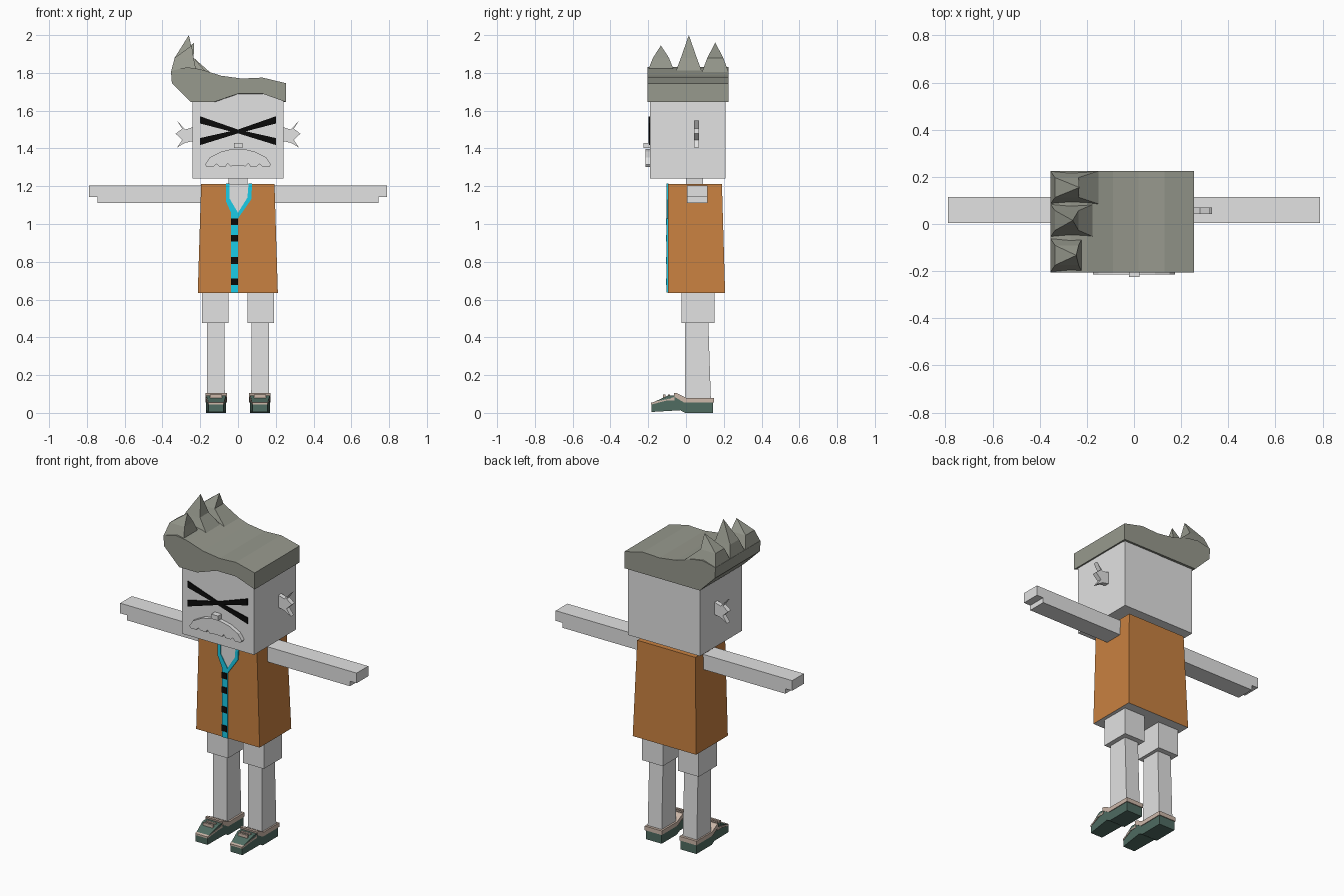
import bpy, bmesh
from mathutils import Vector

default_cube = bpy.data.objects.get("Cube")
if default_cube:
    bpy.data.objects.remove(default_cube, do_unlink=True)


def material(name, rgb):
    m = bpy.data.materials.new(name)
    m.use_nodes = True
    m.diffuse_color = (*rgb, 1)
    m.node_tree.nodes["Principled BSDF"].inputs["Base Color"].default_value = (*rgb, 1)
    return m


SKIN = material("pale grey", (0.76, 0.76, 0.76))
HAIR = material("grey green", (0.31, 0.32, 0.27))
COAT = material("orange brown", (0.58, 0.22, 0.052))
TRIM = material("cyan", (0.01, 0.61, 0.81))
BLACK = material("black", (0.003, 0.003, 0.003))
SOLE = material("dark green", (0.08, 0.15, 0.122))
BEIGE = material("beige", (0.61, 0.48, 0.4))


def finish(name, bm, *mats):
    bmesh.ops.recalc_face_normals(bm, faces=bm.faces)
    mesh = bpy.data.meshes.new(name)
    bm.to_mesh(mesh)
    bm.free()
    for m in mats:
        mesh.materials.append(m)
    ob = bpy.data.objects.new(name, mesh)
    bpy.context.collection.objects.link(ob)
    return ob


def loft(name, rings, mat, tip=None):
    """Join rings of points; cap the ends or close to a tip."""
    bm = bmesh.new()
    vs = [[bm.verts.new(p) for p in r] for r in rings]
    n = len(vs[0])
    for a, b in zip(vs, vs[1:]):
        for i in range(n):
            j = (i + 1) % n
            bm.faces.new((a[i], a[j], b[j], b[i]))
    bm.faces.new(vs[0])
    if tip:
        t = bm.verts.new(tip)
        for i in range(n):
            bm.faces.new((vs[-1][i], vs[-1][(i + 1) % n], t))
    else:
        bm.faces.new(vs[-1])
    return finish(name, bm, mat)


def prism(name, profile, lo, hi, mat, axis="y"):
    """Extrude an outline (x,z) along y, or (y,z) along x."""
    def place(p, d):
        return (p[0], d, p[1]) if axis == "y" else (d, p[0], p[1])
    return loft(name, [[place(p, d) for p in profile] for d in (lo, hi)], mat)


def box(name, x, y, z, mat):
    return prism(name, [(x[0], z[0]), (x[1], z[0]), (x[1], z[1]), (x[0], z[1])], *y, mat)


def rect(x, y, z):
    return [(x[0], y[0], z), (x[1], y[0], z), (x[1], y[1], z), (x[0], y[1], z)]


# Head and neck
box("head", (-.24, .24), (-.19, .21), (1.24, 1.69), SKIN)
box("neck", (-.05, .05), (0, .09), (1.18, 1.25), SKIN)

# Hair: swept slab, front fringe arched and back hem level
top = [(.255, 1.745), (.13, 1.775), (.02, 1.77), (-.09, 1.785), (-.2, 1.82),
       (-.27, 1.83), (-.355, 1.81), (-.35, 1.745)]
hem = [(-.25, 1.645), (-.13, 1.645), (0, 1.69), (.13, 1.69), (.255, 1.645)]
hair = prism("hair", top + hem, -.205, .225, HAIR)
for v in hair.data.vertices:
    if v.co.y > 0 and 1.68 < v.co.z < 1.7:
        v.co.z = 1.645

# Three spikes on the swept end, each bending toward its tip
for name, y0, y1, inner, tip in [
        ("front_spike", -.205, -.06, -.22, (-.245, -.133, 1.945)),
        ("middle_spike", -.055, .085, -.17, (-.26, .015, 2.0)),
        ("back_spike", .085, .225, -.15, (-.232, .155, 1.96))]:
    c = (y0 + y1) / 2
    loft(name, [rect((-.355, inner), (y0, y1), 1.805),
                rect((-.335, -.235), (c - .042, c + .042), 1.88)], HAIR, tip)

# Ears
ear = [(.23, 1.515), (.28, 1.5), (.323, 1.547), (.295, 1.505), (.33, 1.478),
       (.295, 1.445), (.323, 1.405), (.28, 1.43), (.23, 1.44)]
for side, s in (("left", 1), ("right", -1)):
    prism(side + "_ear", [(s * x, z) for x, z in ear], .042, .07, SKIN)

# Crossed eye bars, thinner where they meet
for side, s in (("left", 1), ("right", -1)):
    bar = [(-.2, 1.57), (0, 1.5), (.2, 1.455), (.2, 1.418), (0, 1.48), (-.2, 1.532)]
    d = .001 * s
    prism(side + "_eye_bar", [(s * x, z) for x, z in bar], -.197 + d, -.189, BLACK)

# Nose and scalloped moustache
box("nose", (-.022, .024), (-.225, -.185), (1.402, 1.43), SKIN)
half = [(.03, 1.397), (.09, 1.383), (.15, 1.352), (.175, 1.315), (.165, 1.302),
        (.13, 1.302), (.115, 1.318), (.1, 1.305), (.065, 1.305), (.055, 1.322),
        (.04, 1.305), (.02, 1.308)]
moustache = half + [(-x, z) for x, z in reversed(half)]
prism("moustache", moustache, -.214, -.185, SKIN)

# Coat, with a pale underside
coat = loft("coat", [rect((-.213, .211), (-.095, .207), .636),
                     rect((-.195, .193), (-.095, .19), 1.213)], COAT)
coat.data.materials.append(SKIN)
for f in coat.data.polygons:
    f.material_index = int(f.normal.z < -.5)

# Neck opening, trim and buttons
prism("neck_opening", [(-.05, 1.213), (.06, 1.213), (.055, 1.13), (.003, 1.05),
                       (-.048, 1.13)], -.098, -.09, SKIN)
prism("trim", [(-.037, .637), (0, .637), (0, 1.03), (.07, 1.13), (.075, 1.215),
               (.056, 1.215), (.05, 1.14), (0, 1.06), (-.045, 1.135),
               (-.045, 1.215), (-.064, 1.215), (-.064, 1.12), (-.037, 1.06)],
      -.102, -.093, TRIM)
for i, z in enumerate((1.012, .925, .807, .694)):
    box(f"button_{i + 1}", (-.036, -.001), (-.106, -.098), (z - .018, z + .018), BLACK)

# Arms, legs and shoes on both sides
arm = [(.18, 1.112), (.745, 1.112), (.745, 1.142), (.79, 1.142), (.79, 1.203), (.18, 1.203)]
shoe = [(-.182, .005), (-.03, .014), (-.005, 0), (.142, 0), (.142, .06), (0, .06),
        (-.05, .092), (-.095, .092), (-.182, .052)]
collar = [(-.06, .084), (-.01, .055), (.147, .055), (.147, .08), (0, .08), (-.05, .105), (-.065, .105)]
welt = [(-.184, .044), (-.1, .066), (-.06, .066), (-.06, .084), (-.1, .076), (-.184, .054)]
for side, s in (("left", 1), ("right", -1)):
    def span(c, h):
        return tuple(sorted((s * (c - h), s * (c + h))))
    prism(side + "_arm", [(s * x, z) for x, z in arm], .004, .115, SKIN)
    box(side + "_upper_leg", span(.12, .07), (-.025, .15), (.475, .64), SKIN)
    loft(side + "_lower_leg", [rect(span(.117, .047), (-.005, .132), .06),
                               rect(span(.117, .046), (-.005, .118), .48)], SKIN)
    parts = [prism(side + "_shoe", shoe, *span(.116, .053), SOLE, "x"),
             prism(side + "_shoe_welt", welt, *span(.116, .054), BEIGE, "x")]
    for part in parts:
        for v in part.data.vertices:
            if v.co.y < -.15:
                v.co.x = s * .116 + (v.co.x - s * .116) * .75
    prism(side + "_shoe_collar", collar, *span(.116, .057), BEIGE, "x")
    # Laces across the instep
    for i, y in enumerate((-.115, -.09)):
        box(f"{side}_lace_{i + 1}", span(.116, .032), (y - .006, y + .006), (.075, .098), BEIGE)
